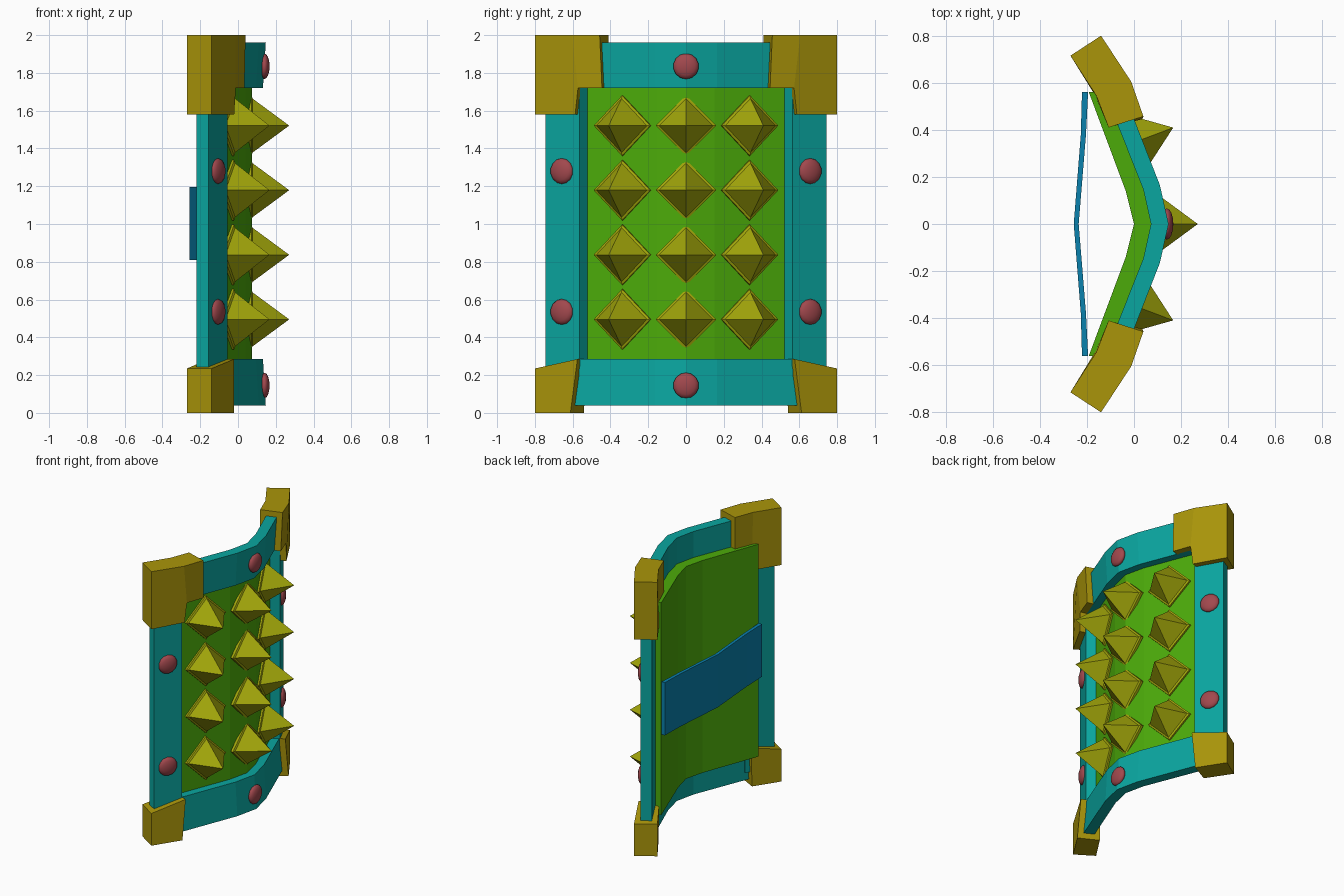
import bpy, bmesh, math
from mathutils import Vector, Matrix

if "Cube" in bpy.data.objects:
    bpy.data.objects.remove(bpy.data.objects["Cube"])


def material(name, rgb):
    m = bpy.data.materials.new(name)
    m.diffuse_color = (*rgb, 1)
    m.use_nodes = True
    m.node_tree.nodes["Principled BSDF"].inputs["Base Color"].default_value = m.diffuse_color
    return m


GREEN = material("green", (0.073, 0.41, 0.003))
TEAL = material("teal", (0.003, 0.38, 0.35))
GOLD = material("gold", (0.40, 0.30, 0.003))
SPIKE = material("spike_yellow", (0.36, 0.38, 0.003))
RED = material("rivet_red", (0.36, 0.065, 0.075))
BLUE = material("blue", (0.003, 0.22, 0.42))


def finish(bm, name, mat):
    bmesh.ops.recalc_face_normals(bm, faces=bm.faces)
    me = bpy.data.meshes.new(name)
    bm.to_mesh(me)
    bm.free()
    me.materials.append(mat)
    ob = bpy.data.objects.new(name, me)
    bpy.context.collection.objects.link(ob)
    return ob


def mirrored(half):
    """Half profile from y = 0 outwards -> full profile across y."""
    return [(x, -y) for x, y in reversed(half[1:])] + half


def curved_strip(name, mat, front, back, z0, z1, low=0, high=0):
    """Bent plate; low / high shift the front face in x at its two ends."""
    f, b = mirrored(front), mirrored(back)
    n = len(f)
    bm = bmesh.new()
    rows = []
    for pts, z, dx in ((f, z0, low), (f, z1, high), (b, z1, 0), (b, z0, 0)):
        rows.append([bm.verts.new((x + dx, y, z)) for x, y in pts])
    for k in range(4):
        r, s = rows[k], rows[(k + 1) % 4]
        for i in range(n - 1):
            bm.faces.new((r[i], r[i + 1], s[i + 1], s[i]))
    for i in (0, n - 1):
        bm.faces.new([r[i] for r in rows])
    return finish(bm, name, mat)


def slab(name, mat, front, back, patches, side):
    """Solid between two matching outlines, mirrored in y by side."""
    bm = bmesh.new()
    f = [bm.verts.new((x, y * side, z)) for x, y, z in front]
    b = [bm.verts.new((x, y * side, z)) for x, y, z in back]
    for p in patches:
        bm.faces.new([f[i] for i in p])
        bm.faces.new([b[i] for i in reversed(p)])
    for i in range(len(f)):
        j = (i + 1) % len(f)
        bm.faces.new((f[i], b[i], b[j], f[j]))
    return finish(bm, name, mat)


def aim(pos, normal):
    return Matrix.Translation(pos) @ Vector(normal).to_track_quat('Z', 'Y').to_matrix().to_4x4()


def spike(name, pos, normal):
    """Diamond based pyramid with a thin chamfered foot."""
    n = Vector(normal).normalized()
    up = Vector((0, 0, 1))
    t = up.cross(n)
    p = Vector(pos)
    bm = bmesh.new()
    rings = []
    for r, h in ((0.16, -0.01), (0.16, 0.008), (0.143, 0.014)):
        rings.append([bm.verts.new(p + n * h + d * r) for d in (up, t, -up, -t)])
    tip = bm.verts.new(p + n * 0.208)
    bm.faces.new(rings[0])
    for i in range(4):
        j = (i + 1) % 4
        for a, b in zip(rings, rings[1:]):
            bm.faces.new((a[i], a[j], b[j], b[i]))
        bm.faces.new((rings[-1][i], rings[-1][j], tip))
    finish(bm, name, SPIKE)


def rivet(name, pos, normal):
    bm = bmesh.new()
    bmesh.ops.create_uvsphere(bm, u_segments=14, v_segments=8, radius=0.068,
                              matrix=aim(pos, normal) @ Matrix.Diagonal((1, 1, 0.4, 1)))
    ob = finish(bm, name, RED)
    ob.data.shade_smooth()


# Bent main panel
curved_strip("panel", GREEN,
             [(0.075, 0), (0.04, 0.15), (-0.12, 0.56)],
             [(0.0, 0), (-0.035, 0.14), (-0.192, 0.56)], 0.22, 1.77)

# Top and bottom rails, slightly thinner towards the panel
rail_front = [(0.147, 0), (0.11, 0.165), (-0.06, 0.6)]
rail_back = [(0.072, 0), (0.04, 0.145), (-0.14, 0.6)]
curved_strip("top_rail", TEAL, rail_front, rail_back, 1.72, 1.96, low=-0.015)
curved_strip("bottom_rail", TEAL, rail_front, rail_back, 0.04, 0.285, high=-0.015)

# Grip strap across the back
curved_strip("back_strap", BLUE,
             [(-0.235, 0), (-0.204, 0.38), (-0.195, 0.56)],
             [(-0.256, 0), (-0.226, 0.38), (-0.221, 0.56)], 0.81, 1.195)

for side, tag in ((1, "left"), (-1, "right")):
    # Side rails
    slab("side_rail_" + tag, TEAL,
         [(-0.155, 0.745, 0.1), (-0.055, 0.565, 0.1), (-0.055, 0.565, 1.85), (-0.155, 0.745, 1.85)],
         [(-0.22, 0.709, 0.1), (-0.12, 0.51, 0.1), (-0.12, 0.51, 1.85), (-0.22, 0.709, 1.85)],
         [(0, 1, 2, 3)], side)
    # L-shaped top corner caps
    slab("top_corner_" + tag, GOLD,
         [(-0.14, 0.8, 2), (-0.012, 0.605, 2), (0.04, 0.457, 2), (0.034, 0.445, 1.72),
          (-0.012, 0.572, 1.72), (-0.02, 0.587, 1.58), (-0.14, 0.8, 1.58)],
         [(-0.27, 0.715, 2), (-0.16, 0.545, 2), (-0.108, 0.41, 2), (-0.108, 0.41, 1.72),
          (-0.16, 0.535, 1.72), (-0.16, 0.54, 1.58), (-0.27, 0.715, 1.58)],
         [(0, 1, 4, 5, 6), (1, 2, 3, 4)], side)
    # Bottom corner caps
    slab("bottom_corner_" + tag, GOLD,
         [(-0.14, 0.8, 0), (-0.14, 0.8, 0.235), (-0.02, 0.575, 0.285), (-0.02, 0.612, 0)],
         [(-0.27, 0.715, 0), (-0.27, 0.715, 0.235), (-0.155, 0.53, 0.285), (-0.155, 0.54, 0)],
         [(0, 1, 2, 3)], side)
    # Side rivets
    for k, z in enumerate((0.535, 1.28)):
        rivet(f"side_rivet_{tag}_{k}", (-0.106, 0.658 * side, z), (0.874, 0.485 * side, 0))

# Rail rivets
for name, z in (("top_rivet", 1.835), ("bottom_rivet", 0.145)):
    rivet(name, (0.14, 0, z), (1, 0, 0))

# Grid of spikes: one straight column and two angled ones
for row in range(4):
    z = 0.495 + row * 0.342
    spike(f"spike_{row}_middle", (0.063, 0, z), (1, 0, 0))
    for side, tag in ((1, "left"), (-1, "right")):
        spike(f"spike_{row}_{tag}", (-0.028, 0.336 * side, z), (0.935, 0.353 * side, 0))
